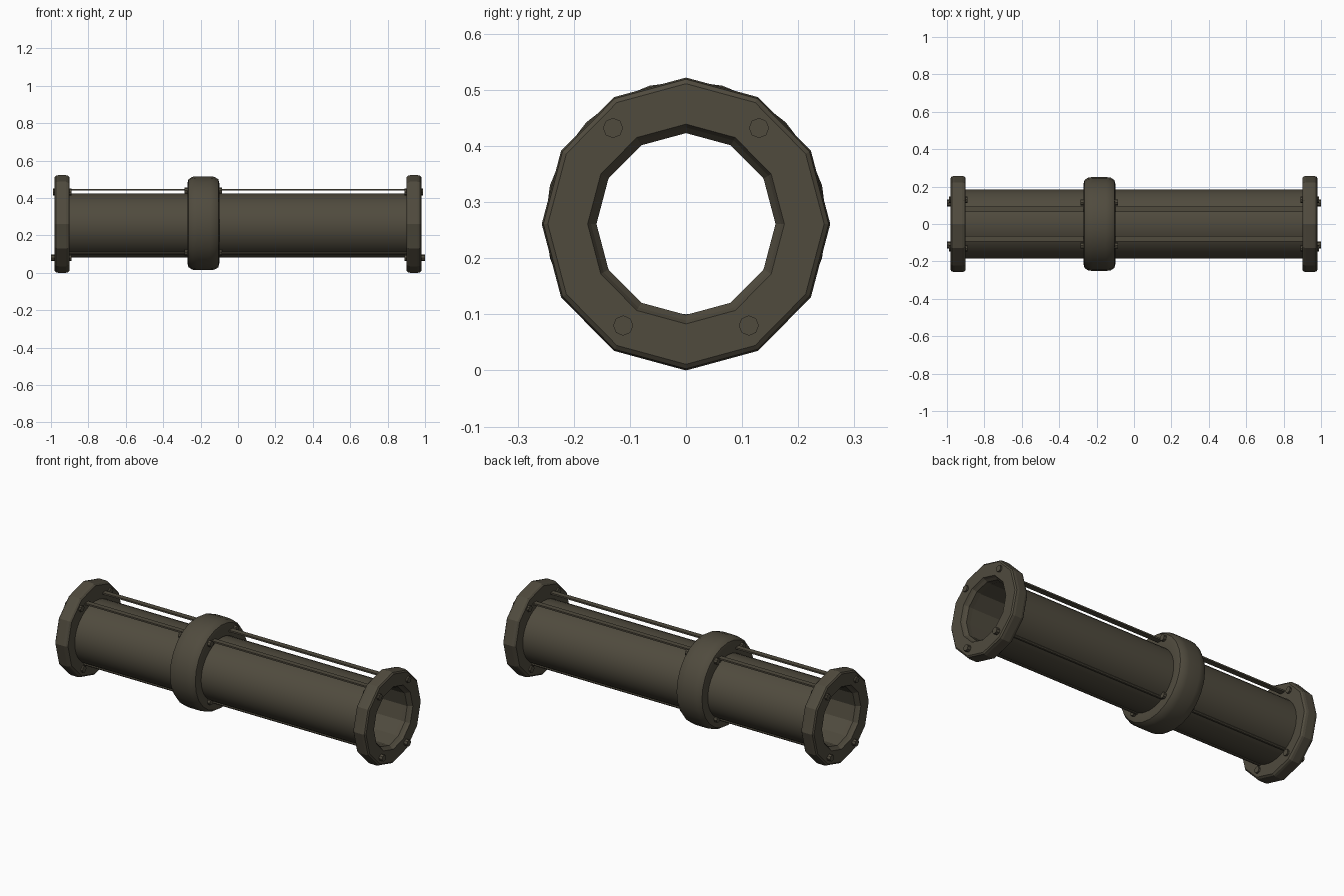
import bpy, bmesh, math
from mathutils import Matrix

cube = bpy.data.objects.get("Cube")
if cube:
    bpy.data.objects.remove(cube, do_unlink=True)

AXIS_Z = 0.261

metal = bpy.data.materials.new("dark olive metal")
metal.use_nodes = True
COLOUR = (0.08, 0.07, 0.048, 1)
metal.diffuse_color = COLOUR
metal.node_tree.nodes["Principled BSDF"].inputs["Base Color"].default_value = COLOUR


def finish(name, bm, smooth=None):
    bmesh.ops.recalc_face_normals(bm, faces=bm.faces)
    mesh = bpy.data.meshes.new(name)
    bm.to_mesh(mesh)
    bm.free()
    mesh.materials.append(metal)
    ob = bpy.data.objects.new(name, mesh)
    bpy.context.collection.objects.link(ob)
    if smooth:
        bpy.ops.object.select_all(action='DESELECT')
        ob.select_set(True)
        bpy.context.view_layer.objects.active = ob
        bpy.ops.object.shade_smooth_by_angle(angle=math.radians(smooth))
    return ob


def ring(bm, x, r, sides, z, ry):
    angles = [2 * math.pi * i / sides for i in range(sides)]
    return [bm.verts.new((x, ry * math.sin(a), z + r * math.cos(a))) for a in angles]


def bridge(bm, a, b):
    n = len(a)
    for i in range(n):
        j = (i + 1) % n
        bm.faces.new((a[i], a[j], b[j], b[i]))


def lathe(name, profile, sides, z=AXIS_Z, stretch=1, smooth=None):
    """Revolve a closed (x, radius) profile about the pipe axis."""
    bm = bmesh.new()
    rings = [ring(bm, x, r, sides, z, r * stretch) for x, r in profile]
    for a, b in zip(rings, rings[1:] + rings[:1]):
        bridge(bm, a, b)
    return finish(name, bm, smooth)


def rod(name, x0, x1, y, z, r, sides=8):
    bm = bmesh.new()
    place = Matrix.Translation(((x0 + x1) / 2, y, z)) @ Matrix.Rotation(math.pi / 2, 4, 'Y')
    bmesh.ops.create_cone(bm, cap_ends=True, segments=sides, radius1=r, radius2=r,
                          depth=abs(x1 - x0), matrix=place)
    return finish(name, bm, 40)


def strip(name, x0, x1, y, z, width, thick):
    bm = bmesh.new()
    place = Matrix.Translation(((x0 + x1) / 2, y, z)) @ Matrix.Diagonal((x1 - x0, width, thick, 1))
    bmesh.ops.create_cube(bm, size=1, matrix=place)
    return finish(name, bm)


# Pipe: round slightly flattened outside, faceted bore
END = 0.93
bm = bmesh.new()
outer = [ring(bm, x, 0.172, 36, 0.253, 0.185) for x in (-END, END)]
inner = [ring(bm, x, 0.16, 12, AXIS_Z, 0.16) for x in (-END, END)]
bridge(bm, *outer)
bridge(bm, *inner)
finish("pipe", bm, 25)

# End flanges with bevelled rims and stepped bores
flange = [(0.90, 0.165), (0.90, 0.25), (0.908, 0.258), (0.92, 0.261), (0.96, 0.261),
          (0.974, 0.258), (0.98, 0.25), (0.98, 0.178), (0.968, 0.172), (0.955, 0.162)]
for side, s in (("left", 1), ("right", -1)):
    lathe(side + "_flange", [(s * x, r) for x, r in flange], 12, stretch=0.985)

# Rounded collar
collar = [(-0.265, 0.165), (-0.27, 0.215), (-0.265, 0.235), (-0.245, 0.248), (-0.22, 0.251),
          (-0.15, 0.251), (-0.125, 0.248), (-0.105, 0.235), (-0.10, 0.215), (-0.105, 0.165)]
lathe("collar", collar, 24, z=0.265, smooth=40)

# Bolts and lengthwise rails hugging the pipe, mirrored front to back
for label, s in (("back", 1), ("front", -1)):
    for level, y, z, collar_z, tip in (("upper", 0.13, 0.432, 0.44, 0.99),
                                       ("lower", 0.112, 0.08, 0.11, 1.0)):
        tag = label + "_" + level
        for end, e in (("left", 1), ("right", -1)):
            rod(f"{tag}_{end}_flange_bolt", e * 0.89, e * tip, s * y, z, 0.018)
        rod(tag + "_collar_bolt", -0.285, -0.085, s * 0.115, collar_z, 0.017)
    strip(label + "_upper_rail", -0.9, 0.9, s * 0.078, 0.444, 0.03, 0.009)
    rod(label + "_lower_rail", -0.9, 0.9, s * 0.098, 0.105, 0.008)
